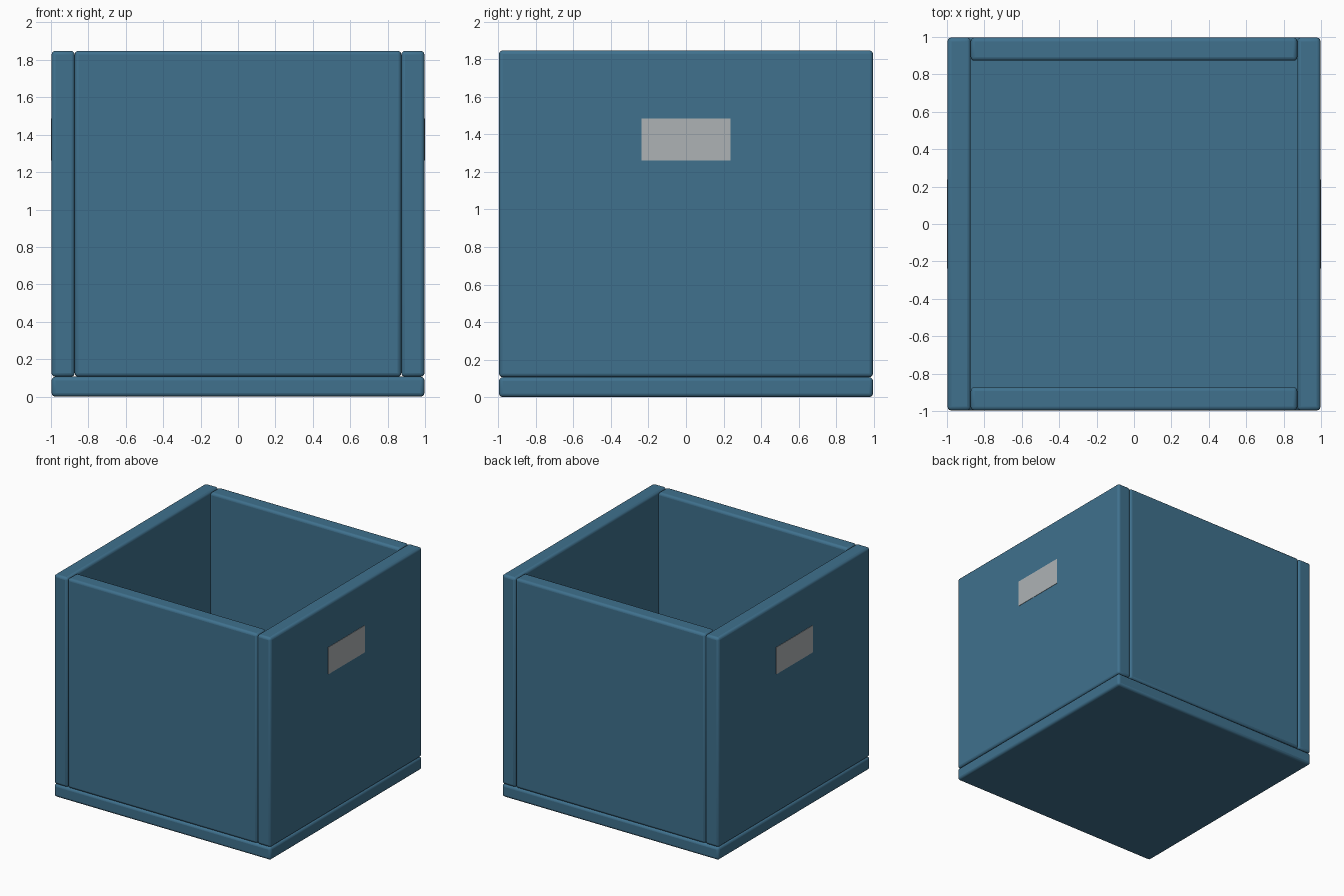
import bpy

if "Cube" in bpy.data.objects:
    bpy.data.objects.remove(bpy.data.objects["Cube"])


def material(name, color):
    m = bpy.data.materials.new(name)
    m.diffuse_color = color
    m.use_nodes = True
    m.node_tree.nodes["Principled BSDF"].inputs["Base Color"].default_value = m.diffuse_color
    return m


blue = material("blue_board", (0.05, 0.165, 0.27, 1))
grey = material("pale_grey", (0.42, 0.45, 0.46, 1))


def board(name, lo, hi, mat, bevel=0.02):
    size = [b - a for a, b in zip(lo, hi)]
    mid = [(a + b) / 2 for a, b in zip(lo, hi)]
    bpy.ops.mesh.primitive_cube_add(size=1, location=mid)
    ob = bpy.context.object
    ob.name = name
    ob.scale = size
    bpy.ops.object.transform_apply(location=False, rotation=False, scale=True)
    ob.data.materials.append(mat)
    if bevel:
        mod = ob.modifiers.new("rounded_edges", "BEVEL")
        mod.width = bevel
        mod.segments = 3
        bpy.ops.object.shade_smooth_by_angle()
    return ob


E = 0.997      # outer face of the boards
I = 0.873      # inner face of the walls
Z0, Z1 = 0.106, 1.848

# Base
board("base", (-E, -E, 0), (E, E, Z0), blue)

# Front and back walls fit between the side walls
board("front_wall", (-I, -E, Z0), (I, -I, Z1), blue)
board("back_wall", (-I, I, Z0), (I, E, Z1), blue)

# Full-depth side walls, each with a thin grey handle panel outside
for side, s in (("left", -1), ("right", 1)):
    x = sorted((s * I, s * E))
    board(side + "_wall", (x[0], -E, Z0), (x[1], E, Z1), blue)
    x = sorted((s * 0.985, s * 1.0))
    board(side + "_handle", (x[0], -0.238, 1.262), (x[1], 0.238, 1.486), grey, 0)
